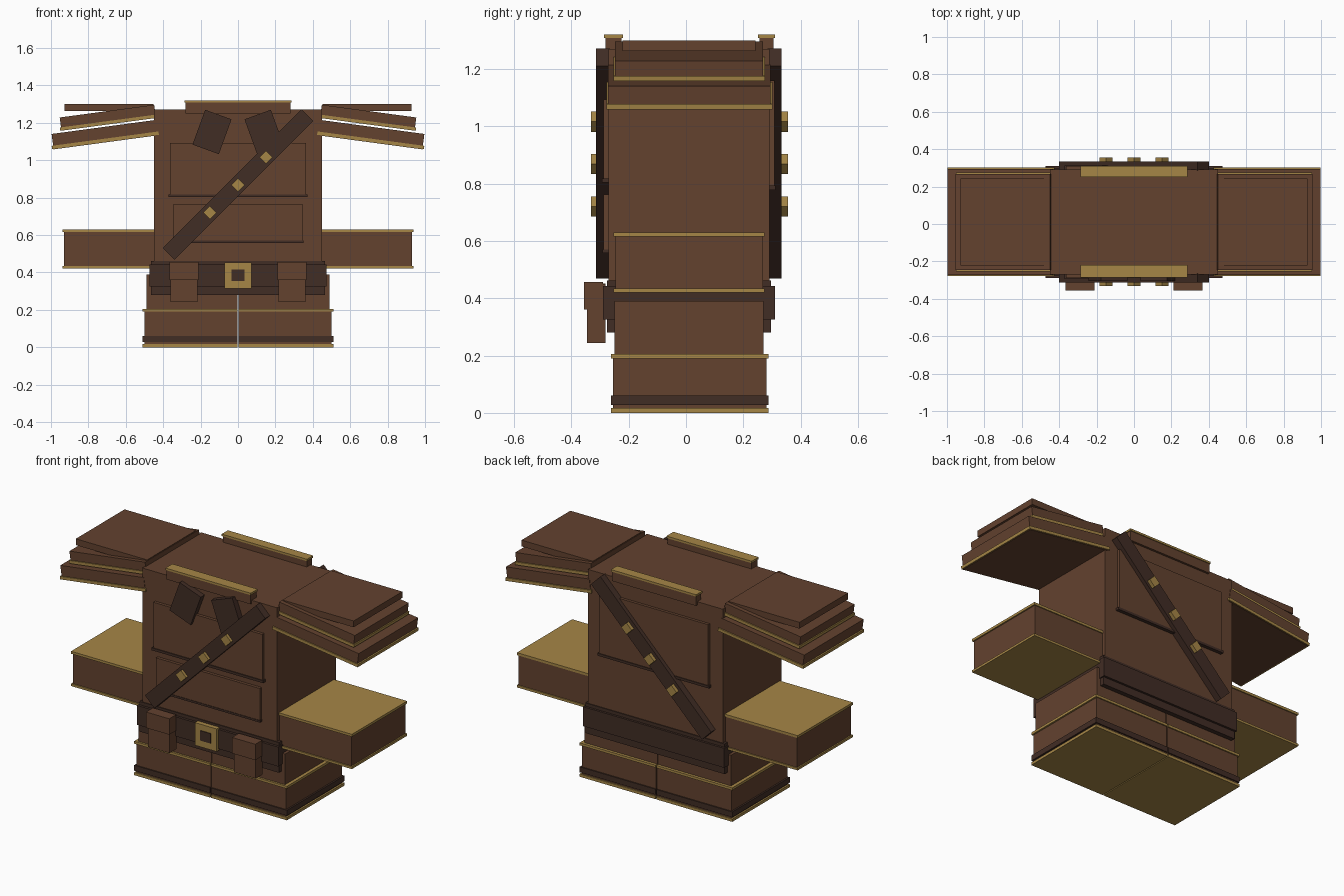
import bpy, math
from mathutils import Matrix, Vector

if "Cube" in bpy.data.objects:
    bpy.data.objects.remove(bpy.data.objects["Cube"])


def mat(name, rgb):
    m = bpy.data.materials.new(name)
    m.diffuse_color = (*rgb, 1)
    m.use_nodes = True
    m.node_tree.nodes["Principled BSDF"].inputs["Base Color"].default_value = m.diffuse_color
    return m


BROWN = mat("brown leather", (0.125, 0.054, 0.028))
DARK = mat("dark leather", (0.053, 0.026, 0.018))
GOLD = mat("gold trim", (0.38, 0.24, 0.062))


def box(name, material, x, y, z, tilt=0.0):
    """Box from (min, max) ranges, optionally tilted about y through its centre."""
    c = Vector([(r[0] + r[1]) / 2 for r in (x, y, z)])
    s = [r[1] - r[0] for r in (x, y, z)]
    bpy.ops.mesh.primitive_cube_add(size=1)
    ob = bpy.context.object
    ob.name = name
    ob.data.transform(Matrix.Translation(c) @ Matrix.Rotation(tilt, 4, 'Y')
                      @ Matrix.Diagonal((*s, 1)))
    ob.data.materials.append(material)
    return ob


def pair(name, material, x, y, z, tilt=0.0):
    """Box on the right side plus its mirror on the left."""
    box(name + "_right", material, x, y, z, tilt)
    box(name + "_left", material, (-x[1], -x[0]), y, z, -tilt)


def layer(name, material, inner, outer, y, low, high):
    """Sloping shoulder slab along the line inner -> outer (x, z)."""
    dx, dz = outer[0] - inner[0], outer[1] - inner[1]
    length, a = math.hypot(dx, dz), math.atan2(-dz, dx)
    n, h = (low + high) / 2, (high - low) / 2
    cx = (inner[0] + outer[0]) / 2 + n * math.sin(a)
    cz = (inner[1] + outer[1]) / 2 + n * math.cos(a)
    pair(name, material, (cx - length / 2, cx + length / 2), y, (cz - h, cz + h), a)


# Torso
box("torso", BROWN, (-0.45, 0.45), (-0.27, 0.292), (0.285, 1.27))

# Skirt halves with a narrow centre slit
pair("hip_panel", BROWN, (0.003, 0.49), (-0.25, 0.27), (0.2, 0.39))
pair("skirt", BROWN, (0.003, 0.50), (-0.255, 0.28), (0.01, 0.195))
pair("skirt_top_trim", GOLD, (0.003, 0.51), (-0.262, 0.287), (0.19, 0.205))
pair("skirt_dark_band", DARK, (0.003, 0.51), (-0.262, 0.287), (0.027, 0.06))
pair("skirt_hem_trim", GOLD, (0.003, 0.51), (-0.262, 0.287), (0.0, 0.017))

# Belt, buckle and pouches
box("waistband", DARK, (-0.465, 0.465), (-0.275, 0.297), (0.28, 0.462))
box("belt", DARK, (-0.472, 0.472), (-0.29, 0.31), (0.325, 0.442))
box("buckle", GOLD, (-0.073, 0.073), (-0.308, -0.28), (0.315, 0.452))
box("buckle_centre", DARK, (-0.036, 0.036), (-0.312, -0.30), (0.355, 0.415))
pair("pouch", BROWN, (0.216, 0.36), (-0.345, -0.28), (0.243, 0.45))
pair("pouch_flap", BROWN, (0.21, 0.365), (-0.356, -0.29), (0.36, 0.456))

# Chest and back panels with raised lower seams
box("upper_chest_panel", BROWN, (-0.364, 0.364), (-0.288, -0.26), (0.81, 1.093))
box("upper_chest_seam", DARK, (-0.372, 0.372), (-0.293, -0.26), (0.803, 0.818))
box("lower_chest_panel", BROWN, (-0.347, 0.347), (-0.288, -0.26), (0.56, 0.762))
box("lower_chest_seam", DARK, (-0.35, 0.35), (-0.291, -0.26), (0.558, 0.57))
box("back_panel", BROWN, (-0.364, 0.364), (0.28, 0.309), (0.785, 1.16))
box("back_seam", DARK, (-0.372, 0.372), (0.28, 0.313), (0.778, 0.793))

# Diagonal straps and studs on both faces
for side, strap_y, stud_y in (("front", (-0.314, -0.265), (-0.332, -0.30)),
                              ("back", (0.285, 0.333), (0.32, 0.355))):
    box("strap_" + side, DARK, (-0.524, 0.524), strap_y, (0.826, 0.914), -math.pi / 4)
    for i in (-1, 0, 1):
        x, z = 0.15 * i, 0.868 + 0.148 * i
        box("strap_stud_" + side, GOLD, (x - 0.025, x + 0.025), stud_y,
            (z - 0.025, z + 0.025), math.pi / 4)

# Lapels
pair("lapel", DARK, (0.064, 0.214), (-0.306, -0.262), (1.052, 1.25), math.radians(-20))

# Collar strips
for side, y in (("front", (-0.28, -0.225)), ("back", (0.257, 0.305))):
    box("collar_" + side, BROWN, (-0.28, 0.28), y, (1.25, 1.312))
    box("collar_trim_" + side, GOLD, (-0.285, 0.285), (y[0] - 0.006, y[1] + 0.005),
        (1.308, 1.32))

# Cuffs (lower sleeves)
pair("cuff", BROWN, (0.44, 0.93), (-0.246, 0.268), (0.425, 0.625))
pair("cuff_top_trim", GOLD, (0.44, 0.938), (-0.253, 0.274), (0.615, 0.63))
pair("cuff_bottom_trim", GOLD, (0.44, 0.938), (-0.253, 0.274), (0.42, 0.434))

# Layered shoulder guards: two sloping slabs under a flat plate
layer("lower_guard", BROWN, (0.43, 1.144), (0.987, 1.069), (-0.272, 0.295), -0.011, 0.072)
layer("lower_guard_trim", GOLD, (0.424, 1.145), (0.995, 1.068), (-0.278, 0.302), -0.009, 0.009)
layer("upper_guard", BROWN, (0.44, 1.235), (0.945, 1.167), (-0.247, 0.268), 0.0, 0.062)
layer("upper_guard_trim", GOLD, (0.43, 1.236), (0.951, 1.166), (-0.253, 0.275), -0.009, 0.009)
pair("shoulder_plate", BROWN, (0.452, 0.928), (-0.222, 0.243), (1.262, 1.30))
